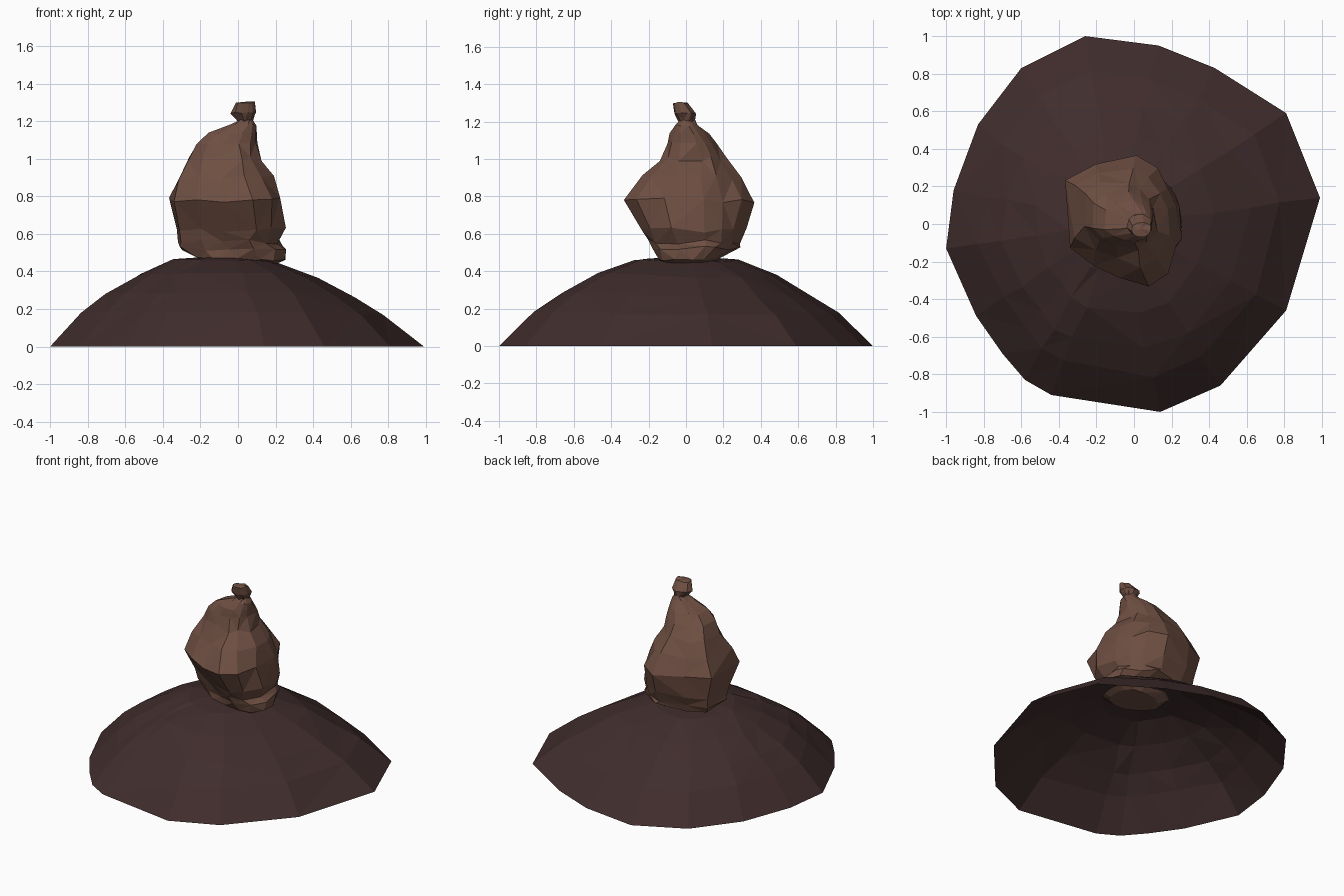
import bpy, bmesh, math, random

if "Cube" in bpy.data.objects:
    bpy.data.objects.remove(bpy.data.objects["Cube"])
random.seed(4)

def mat(name, col):
    m = bpy.data.materials.new(name)
    m.diffuse_color = (*col, 1)
    m.use_nodes = True
    m.node_tree.nodes["Principled BSDF"].inputs["Base Color"].default_value = m.diffuse_color
    return m

def loft(name, rings, material, close_bottom, top):
    """Skin a stack of equal-sized point rings with flat triangles."""
    bm = bmesh.new()
    vs = [[bm.verts.new(p) for p in r] for r in rings]
    n = len(rings[0])
    for a, b in zip(vs, vs[1:]):
        for i in range(n):
            k = (i + 1) % n
            if (a[i].co - b[k].co).length < (a[k].co - b[i].co).length:
                bm.faces.new((a[i], a[k], b[k])); bm.faces.new((a[i], b[k], b[i]))
            else:
                bm.faces.new((a[i], a[k], b[i])); bm.faces.new((a[k], b[k], b[i]))
    if close_bottom:
        bm.faces.new(vs[0][::-1])
    t = bm.verts.new(top)
    for i in range(n):
        bm.faces.new((vs[-1][i], vs[-1][(i + 1) % n], t))
    me = bpy.data.meshes.new(name)
    bm.to_mesh(me); bm.free()
    me.materials.append(material)
    ob = bpy.data.objects.new(name, me)
    bpy.context.collection.objects.link(ob)

def j(a):
    return random.uniform(-a, a)

# Mound: irregular outline shrinking up to a low dome, open underneath
outline = [(.99, .14), (.81, .59), (.43, .83), (.13, .95), (-.26, 1), (-.6, .83),
           (-.83, .53), (-.96, .18), (-1, -.13), (-.84, -.49), (-.7, -.69), (-.58, -.83),
           (-.44, -.91), (.14, -1), (.46, -.86), (.81, -.46)]
mound = []
for s, z, drop in [(1, 0, 0), (.81, .185, .02), (.67, .285, .035), (.48, .39, .03),
                   (.27, .462, .01)]:
    w = 0 if s == 1 else .012
    mound.append([(x * s - .09 * (1 - s) + j(w), y * s + j(w),
                   z - drop * max(0, .7 * x + .4 * y) + j(w * .4)) for x, y in outline])
loft("mound", mound, mat("dark soil brown", (.052, .026, .026)), False, (-.1, 0, .482))

# Lump: lopsided sections, square at the left and slanting at the front left
section = [(.98, .2), (.98, -.4), (.78, -.83), (.45, -1), (-.1, -.85), (-.55, -.68),
           (-.96, -.38), (-1, .6), (-.5, .9), (.22, 1), (.6, .8), (.85, .5)]

def ring(z, x0, x1, y0, y1, blend, jit):
    """Section fitted to the given extents; blend 0 makes it a plain oval."""
    pts = []
    for u, v in section:
        r = math.hypot(u, v)
        r = blend + (1 - blend) / r
        pts.append(((x0 + x1) / 2 + u * r * (x1 - x0) / 2 + j(jit),
                    (y0 + y1) / 2 + v * r * (y1 - y0) / 2 + j(jit), z + j(jit)))
    return pts

profile = [(.43, -.15, .17, -.13, .14), (.462, -.22, .255, -.16, .18),
           (.52, -.31, .25, -.17, .28), (.555, -.325, .22, -.19, .3),
           (.62, -.335, .25, -.23, .32), (.78, -.355, .235, -.335, .365),
           (.9, -.325, .185, -.23, .3), (1.0, -.26, .115, -.14, .23),
           (1.08, -.23, .105, -.11, .17), (1.135, -.16, .105, -.09, .12),
           (1.18, -.04, .1, -.06, .06),
           # pinched neck and small knob
           (1.205, .0, .08, -.04, .045), (1.245, -.04, .1, -.06, .055),
           (1.3, -.02, .09, -.07, .015)]
rings = []
for k, p in enumerate(profile):
    blend = 1 if 2 <= k <= 7 else .5 if k < 10 else 0
    jit = .014 if 2 <= k <= 7 else .006
    rings.append(ring(*p, blend, jit))
loft("lump", rings, mat("warm clay brown", (.155, .077, .054)), True, (.035, -.025, 1.303))
